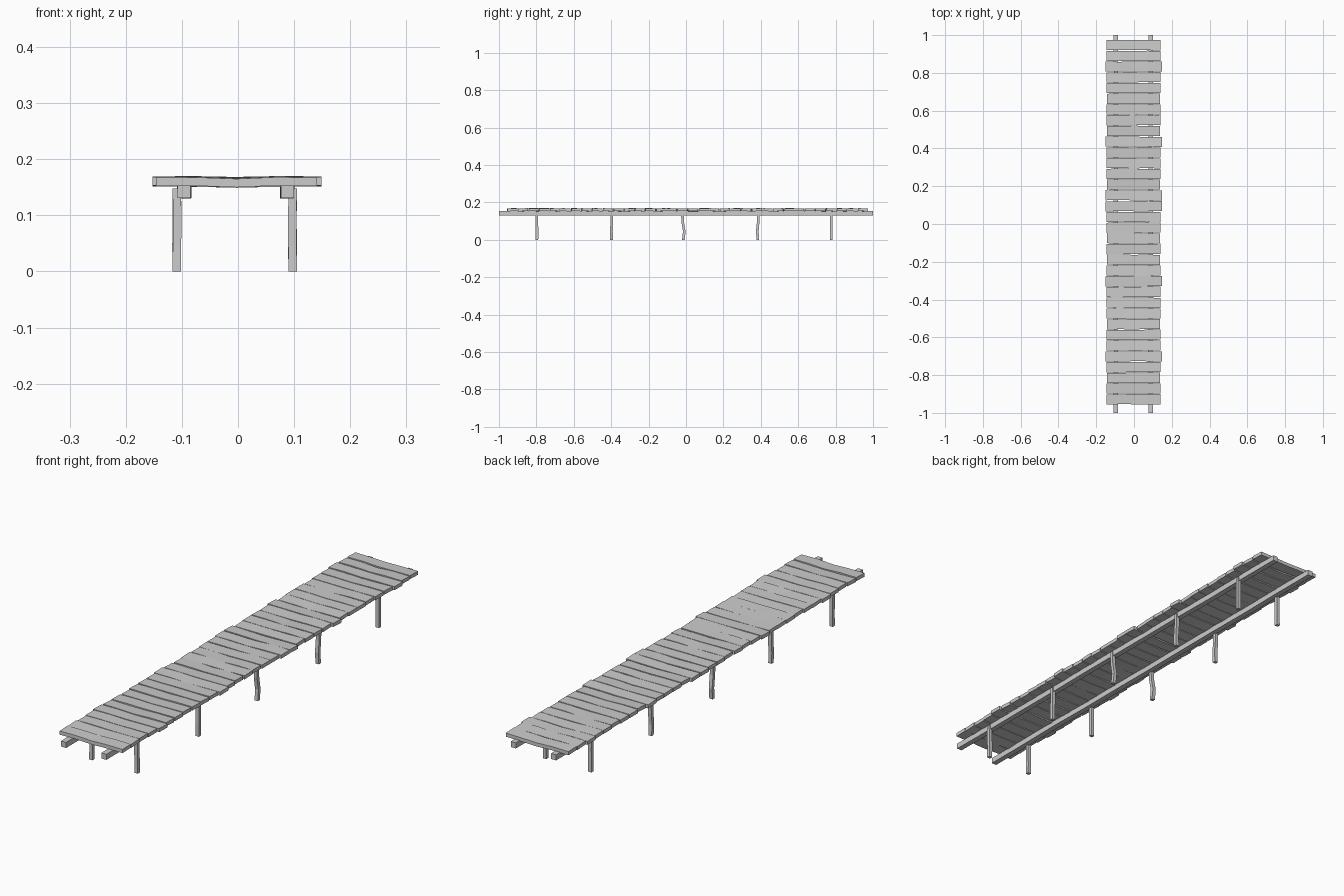
import bpy, bmesh, random
from mathutils import Vector

if "Cube" in bpy.data.objects:
    bpy.data.objects.remove(bpy.data.objects["Cube"])

random.seed(7)


def beam(name, rings):
    """Skin a rectangular beam through a list of four-corner rings."""
    bm = bmesh.new()
    loops = [[bm.verts.new(p) for p in ring] for ring in rings]
    for a, b in zip(loops, loops[1:]):
        for k in range(4):
            n = (k + 1) % 4
            bm.faces.new((a[k], a[n], b[n], b[k]))
    bm.faces.new(loops[0])
    bm.faces.new(loops[-1])
    bmesh.ops.recalc_face_normals(bm, faces=bm.faces)
    mesh = bpy.data.meshes.new(name)
    bm.to_mesh(mesh)
    bm.free()
    ob = bpy.data.objects.new(name, mesh)
    bpy.context.collection.objects.link(ob)
    return ob


def ring(center, u, v):
    """Rectangle around a centre with half-axes u and v."""
    c, u, v = Vector(center), Vector(u), Vector(v)
    return [c - u - v, c + u - v, c + u + v, c - u + v]


def jit(a):
    return random.uniform(-a, a)


# Deck planks, slightly uneven boards laid across the walkway
COUNT, TOP = 34, 0.947
PITCH = (TOP + 0.928) / (COUNT - 1)
wide, narrow = {2, 9, 14, 15, 22, 29}, {5, 8, 13, 18, 20, 26, 31}
for i in range(COUNT):
    y = TOP - i * PITCH
    left, right = -0.146, 0.141
    if i in wide:
        left, right = -0.152, 0.149
    elif i in narrow:
        left, right = -0.142, 0.138
    skew, tilt, wave = jit(0.0015), jit(0.0015), jit(0.003)
    rings = []
    for k, t in enumerate((0, 0.25, 0.5, 0.75, 1)):
        x = left + (right - left) * t
        inner = 0 < k < 4
        half = 0.0268 + (jit(0.0015) if inner else 0)
        yc = y + skew * (2 * t - 1) + (wave * 0.4 if k == 2 else 0)
        zc = 0.1605 - (0.0015 if k == 2 else 0) + (jit(0.001) if inner else 0)
        rings.append(ring((x, yc, zc), (0, half, tilt), (0, 0, 0.0075)))
    beam(f"deck_plank_{i + 1}", rings)

# Two long stringers under the deck
for side, cx in (("left", -0.096), ("right", 0.088)):
    rings = []
    for k in range(11):
        y = -1 + 0.2 * k
        a = 0.0015 if 0 < k < 10 else 0
        rings.append(ring((cx + jit(a), y, 0.142 + jit(a * 0.6)),
                          (0.0115, 0, 0), (0, 0, 0.0115)))
    beam(f"{side}_stringer", rings)

# Support posts, some of them crooked
posts = [(-0.797, 0.001), (-0.398, -0.001), (-0.014, 0.007),
         (0.384, -0.004), (0.776, 0.0)]
for side, cx in (("left", -0.109), ("right", 0.0975)):
    for n, (y, bend) in enumerate(posts):
        rings = []
        for z, f in ((0, 0), (0.045, 0.7), (0.095, -0.5), (0.148, -0.8)):
            dx = jit(0.001) if 0 < z < 0.14 else 0
            rings.append(ring((cx + dx, y + bend * f, z),
                              (0.0075, 0, 0), (0, 0.007, 0)))
        beam(f"{side}_post_{n + 1}", rings)
